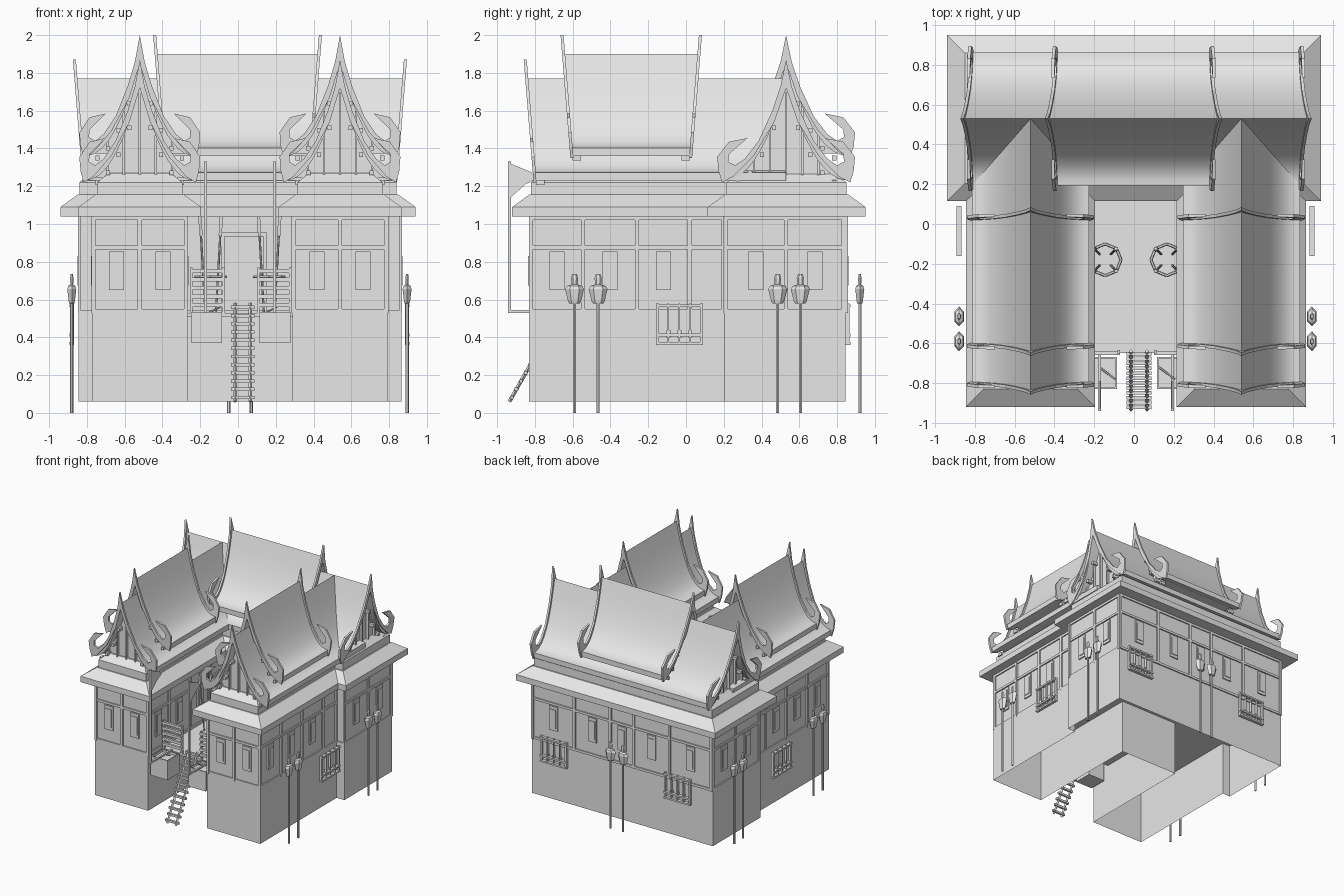
import bpy, bmesh, math
from mathutils import Vector

if "Cube" in bpy.data.objects:
    bpy.data.objects.remove(bpy.data.objects["Cube"])

mat = bpy.data.materials.new("light_grey")
mat.use_nodes = True
mat.diffuse_color = (0.8, 0.8, 0.8, 1)
mat.node_tree.nodes["Principled BSDF"].inputs["Base Color"].default_value = (0.8, 0.8, 0.8, 1)


def finish(name, bm):
    bmesh.ops.recalc_face_normals(bm, faces=bm.faces[:])
    me = bpy.data.meshes.new(name)
    bm.to_mesh(me)
    bm.free()
    me.materials.append(mat)
    ob = bpy.data.objects.new(name, me)
    bpy.context.collection.objects.link(ob)
    return ob


def loft(bm, loops, first_cap=True):
    """Solid through loops of points, capped at the end and, if wanted, the start."""
    rows = [[bm.verts.new(p) for p in loop] for loop in loops]
    n = len(rows[0])
    for a, b in zip(rows, rows[1:]):
        for i in range(n):
            bm.faces.new((a[i], a[(i + 1) % n], b[(i + 1) % n], b[i]))
    if first_cap:
        bm.faces.new(rows[0][::-1])
    bm.faces.new(rows[-1])


def tiers(bm, *rects):
    """Stack of rectangles (x0, x1, y0, y1, z)."""
    loft(bm, [[(a, c, z), (b, c, z), (b, d, z), (a, d, z)] for a, b, c, d, z in rects])


def box(bm, x0, x1, y0, y1, z0, z1):
    tiers(bm, (x0, x1, y0, y1, z0), (x0, x1, y0, y1, z1))


def plate(bm, side, plane, s0, s1, z0, z1, depth):
    """Box standing out from a wall; side is x+, x-, y+ or y-."""
    out = plane + depth * (1 if side[1] == "+" else -1)
    a, b = min(plane, out), max(plane, out)
    if side[0] == "x":
        box(bm, a, b, s0, s1, z0, z1)
    else:
        box(bm, s0, s1, a, b, z0, z1)


def rod(bm, p, q, r, n=6):
    p, q = Vector(p), Vector(q)
    rot = (q - p).to_track_quat("Z", "Y")
    ring = [rot @ Vector((r * math.cos(2 * math.pi * i / n), r * math.sin(2 * math.pi * i / n), 0))
            for i in range(n)]
    loft(bm, [[p + v for v in ring], [q + v for v in ring]])


def prism(bm, profile, axis, c, ends, leans, zb):
    """Profile (across, z) extruded along an axis; each end leans with height."""
    def put(a, z, t):
        return (t, c + a, z) if axis == "x" else (c + a, t, z)
    loft(bm, [[put(a, z, t + k * (z - zb)) for a, z in profile] for t, k in zip(ends, leans)])


# U-shaped base skirt, open underneath, with the walls and courtyard floor above
WINGS = {"right": -0.52, "left": 0.54}
plan = [(-0.845, 0.845), (-0.845, 0.2)]
for c in WINGS.values():
    plan += [(c - 0.252, 0.2), (c - 0.252, -0.83), (c + 0.252, -0.83), (c + 0.252, 0.2)]
plan += [(0.865, 0.2), (0.865, 0.845)]
bm = bmesh.new()
loft(bm, [[(x, y, z) for x, y in plan] for z in (0.06, 0.53)], first_cap=False)
finish("base", bm)
bm = bmesh.new()
box(bm, -0.268, 0.288, -0.65, 0.2, 0.51, 0.53)
finish("courtyard_floor", bm)
bm = bmesh.new()
loft(bm, [[(x, y, z) for x, y in plan] for z in (0.53, 0.545)])
finish("sill", bm)
bm = bmesh.new()
box(bm, -0.835, 0.855, 0.21, 0.845, 0.53, 1.06)
for c in WINGS.values():
    box(bm, c - 0.242, c + 0.242, -0.82, 0.21, 0.53, 1.06)
finish("walls", bm)

# timber framing and windows, bay by bay
frame, windows = bmesh.new(), bmesh.new()


def bays(side, plane, posts):
    for s in posts:
        plate(frame, side, plane, s - 0.011, s + 0.011, 0.53, 1.05, 0.012)
    for z in (0.53, 0.865, 1.02):
        plate(frame, side, plane, posts[0], posts[-1], z, z + 0.02, 0.01)
    for a, b in zip(posts, posts[1:]):
        m = (a + b) / 2
        if b - a > 0.2:
            plate(windows, side, plane, m - 0.04, m + 0.04, 0.65, 0.855, 0.01)
            plate(windows, side, plane, m - 0.028, m + 0.028, 0.675, 0.83, 0.016)


SIDE = (-0.82, -0.545, -0.26, 0.02, 0.2)
for c in WINGS.values():
    bays("y-", -0.82, (c - 0.245, c, c + 0.245))
    bays("x+", c + 0.242, SIDE)
    bays("x-", c - 0.242, SIDE)
bays("x+", 0.855, (0.21, 0.53, 0.835))
bays("x-", -0.835, (0.21, 0.53, 0.835))
bays("y+", 0.845, (-0.835, -0.44, -0.1, 0.12, 0.46, 0.855))
finish("wall_frame", frame)
finish("windows", windows)

# door on the courtyard
bm = bmesh.new()
for x in (-0.09, 0.135):
    plate(bm, "y-", 0.21, x, x + 0.018, 0.53, 0.95, 0.03)
plate(bm, "y-", 0.21, -0.09, 0.153, 0.935, 0.955, 0.03)
finish("door_frame", bm)

# hipped eaves and stepped neck below the roofs
eaves, neck = bmesh.new(), bmesh.new()


def skirt(x0, x1, y0, y1):
    def r(i, z):
        return (x0 + i, x1 - i, y0 + i, y1 - i, z)
    tiers(eaves, r(0, 1.04), r(0, 1.09), r(0.09, 1.155))
    tiers(neck, r(0.1, 1.15), r(0.1, 1.22), r(0.16, 1.27))


skirt(-0.94, 0.94, 0.115, 0.95)
for c in WINGS.values():
    skirt(c - 0.325, c + 0.325, -0.92, 0.5)
finish("eaves", eaves)
finish("roof_neck", neck)


# concave roofs, gable fill and curved gable boards
def curve(half, zb, drop=0.0):
    """Right half of the sweeping roof line, ridge first."""
    return [(half * 0.92 * t / 10, zb + 0.043 - drop + 0.497 * (1 - t / 10) ** 2.2)
            for t in range(11)]


def both(right):
    return [(-a, z) for a, z in right[:0:-1]] + right


BOARD_OUT = [(0, 0.64), (0.08, 0.5), (0.2, 0.37), (0.4, 0.21), (0.6, 0.115), (0.74, 0.08),
             (0.84, 0.1), (0.83, 0.14), (0.56, 0.225), (0.83, 0.205), (1, 0.125), (0.98, 0.05),
             (0.93, -0.01)]
BOARD_IN = [(0.77, 0.02), (0.47, 0.13), (0.17, 0.31)]
LEAN = 0.08


def roof(name, axis, c, half, zb, ends, boards):
    leans = [-LEAN if boards[0] else 0, LEAN if boards[1] else 0]
    bm = bmesh.new()
    outer, inner = both(curve(half, zb)), both(curve(half, zb, 0.043))
    prism(bm, outer + inner[::-1], axis, c, ends, leans, zb)
    ob = finish(name, bm)
    inset = [e + (0.05 if i == 0 else -0.05) * boards[i] for i, e in enumerate(ends)]
    bm = bmesh.new()
    prism(bm, both(curve(half, zb, 0.03)), axis, c, inset, (0, 0), zb)
    finish(name + "_gable", bm)
    trim, slats = bmesh.new(), bmesh.new()
    shape = [(u * half, zb + h) for u, h in BOARD_OUT + BOARD_IN]
    shape = shape + [(0, zb + 0.49)] + [(-a, z) for a, z in shape[:0:-1]]
    for i, sgn in ((0, -1), (1, 1)):
        if not boards[i]:
            continue
        e = ends[i]
        prism(trim, shape, axis, c, (e - 0.008, e + 0.008), (sgn * LEAN, sgn * LEAN), zb)
        side = axis + "-+"[i]
        for k in range(-2, 3):
            top = zb + 0.51 * (1 - abs(k) * 0.085 / half) ** 2.2 - 0.02
            s = c + k * 0.085
            plate(slats, side, inset[i], s - 0.006, s + 0.006, zb + 0.03, top, 0.02)
        for a, z in curve(half, zb, 0.06)[2:9:2]:
            for m in (-1, 1):
                s = c + m * a * 0.95
                plate(slats, side, inset[i], s - 0.011, s + 0.011, z - 0.02, z + 0.005, 0.045)
    finish(name + "_boards", trim)
    finish(name + "_slats", slats)
    return ob


roofs = [roof("back_roof_lower", "x", 0.53, 0.365, 1.23, (-0.815, 0.835), (1, 1)),
         roof("back_roof_upper", "x", 0.53, 0.365, 1.36, (-0.39, 0.385), (1, 1))]
for side, c in WINGS.items():
    roofs.append(roof(side + "_wing_roof_lower", "y", c, 0.32, 1.23, (-0.8, 0.53), (1, 0)))
    roofs.append(roof(side + "_wing_roof_upper", "y", c, 0.32, 1.36, (-0.605, 0.025), (1, 1)))
bpy.ops.object.select_all(action="DESELECT")
for ob in roofs:
    ob.select_set(True)
bpy.context.view_layer.objects.active = roofs[0]
bpy.ops.object.shade_smooth_by_angle(angle=math.radians(30))
bpy.ops.object.select_all(action="DESELECT")

# ladder
bm = bmesh.new()
foot, top = Vector((0.025, -0.935, 0.06)), Vector((0.025, -0.64, 0.58))
for s in (-0.04, 0.04):
    off = Vector((s, 0, 0))
    rod(bm, foot + off, top + off, 0.01, 4)
for i in range(12):
    p = foot.lerp(top, (i + 0.5) / 12)
    box(bm, p.x - 0.063, p.x + 0.063, p.y - 0.009, p.y + 0.009, p.z - 0.009, p.z + 0.009)
finish("ladder", bm)

# courtyard: slatted rails, troughs, banners and spear stands
rails, troughs, banners, stands = (bmesh.new() for _ in range(4))
FLAG = [(-0.93, 1.32), (-0.82, 1.275), (-0.79, 1.24), (-0.85, 1.21), (-0.93, 1.14)]
for m in (-1, 1):
    def mx(a, b):
        return sorted((0.015 + m * a, 0.015 + m * b))
    for a in (0.085, 0.255):
        box(rails, *mx(a, a + 0.014), -0.655, -0.635, 0.53, 0.77)
    for k in range(5):
        z = 0.56 + k * 0.045
        box(rails, *mx(0.085, 0.269), -0.66, -0.64, z, z + 0.022)
    box(troughs, *mx(0.1, 0.262), -0.83, -0.67, 0.37, 0.515)
    for a, b, c, d in ((0.1, 0.262, -0.83, -0.82), (0.1, 0.262, -0.68, -0.67),
                       (0.1, 0.11, -0.83, -0.67), (0.252, 0.262, -0.83, -0.67)):
        box(troughs, *mx(a, b), c, d, 0.51, 0.535)
    x = 0.015 + m * 0.15
    rod(troughs, (x - 0.04, -0.72, 0.52), (x + 0.04, -0.78, 0.56), 0.005)
    x = 0.01 + m * 0.183
    box(banners, x - 0.008, x + 0.008, -0.942, -0.926, 0.53, 1.33)
    box(banners, x - 0.008, x + 0.008, -0.93, -0.65, 0.53, 0.545)
    loft(banners, [[(x + d, y, z) for y, z in FLAG] for d in (-0.004, 0.004)])
    mid = Vector((0.01 + m * 0.155, -0.18, 0))
    ring = [mid + Vector((0.08 * math.cos(k * math.pi / 4), 0.08 * math.sin(k * math.pi / 4), 0.72))
            for k in range(8)]
    for k in range(8):
        rod(stands, ring[k - 1], ring[k], 0.008)
    for k in range(1, 8, 2):
        out = ring[k] - mid
        low = mid + Vector((out.x * 0.5, out.y * 0.5, 0.53))
        tip = mid + Vector((out.x, out.y, 1.04))
        rod(stands, low, tip, 0.006)
        rod(stands, low.lerp(tip, 0.8), tip, 0.012, 4)
finish("courtyard_rails", rails)
finish("troughs", troughs)
finish("banners", banners)
finish("spear_stands", stands)

# standing poles with shoulder-shaped heads, and weapon racks on the outer walls
poles, racks = bmesh.new(), bmesh.new()
HEAD = [(0.028, 0.58), (0.034, 0.59), (0.05, 0.655), (0.04, 0.672), (0.016, 0.68),
        (0.019, 0.715), (0.012, 0.735)]


def pole(axis, plane, s):
    def put(a, b, z):
        return (plane + b, s + a, z) if axis == "x" else (s + a, plane + b, z)
    rod(poles, put(0, 0, 0), put(0, 0, 0.6), 0.009)
    loft(poles, [[put(w * math.cos(k * math.pi / 3), w * 0.55 * math.sin(k * math.pi / 3), z)
                  for k in range(6)] for w, z in HEAD])


def rack(side, plane, s):
    for z in (0.36, 0.405, 0.56):
        plate(racks, side, plane, s - 0.125, s + 0.125, z, z + 0.014, 0.025)
    for k in range(-2, 3):
        w = 0.008 if abs(k) == 2 else 0.004
        t = s + k * 0.058
        plate(racks, side, plane, t - w, t + w, 0.36, 0.58, 0.02)
        if abs(k) < 2:
            plate(racks, side, plane, t - 0.01, t + 0.01, 0.4, 0.44, 0.014)


for plane, side, face in ((0.895, "x+", 0.883), (-0.88, "x-", -0.868)):
    for y in (-0.59, -0.465, 0.485, 0.605):
        pole("x", plane, y)
    rack(side, face, -0.035)
for x in (-0.05, 0.07):
    pole("y", 0.92, x)
for x in (-0.52, 0.65):
    rack("y+", 0.845, x)
finish("standing_poles", poles)
finish("weapon_racks", racks)
